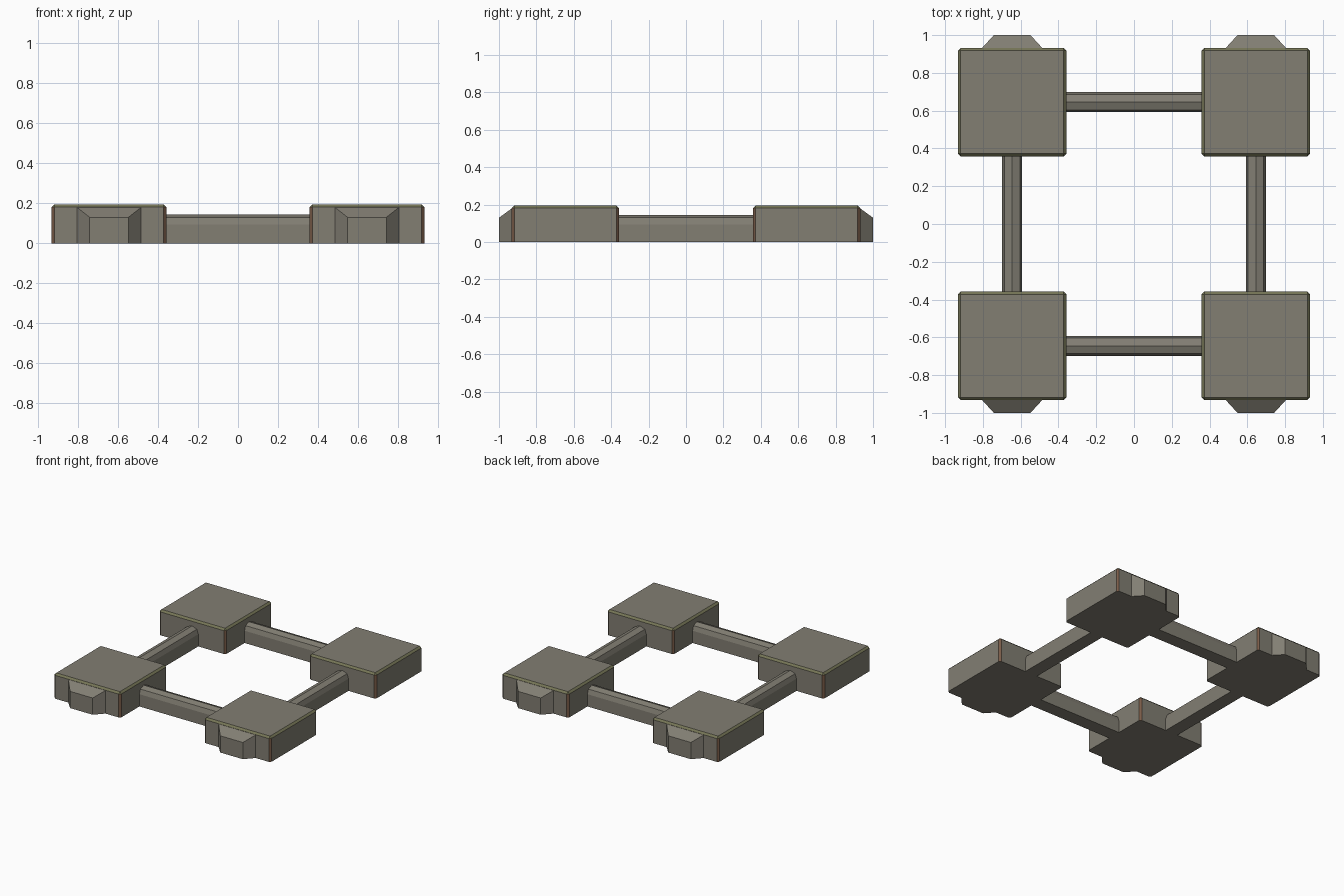
import bpy, bmesh, math
from mathutils import Matrix

if "Cube" in bpy.data.objects:
    bpy.data.objects.remove(bpy.data.objects["Cube"])

C = 0.645          # distance of block and bar centres from the middle
LO, HI = 0.358, 0.932


def material(name, rgb):
    m = bpy.data.materials.new(name)
    m.diffuse_color = (*rgb, 1)
    m.use_nodes = True
    m.node_tree.nodes["Principled BSDF"].inputs["Base Color"].default_value = m.diffuse_color
    return m


STONE = material("grey stone", (0.223, 0.209, 0.171))
OLIVE = material("olive edge", (0.18, 0.18, 0.095))
BROWN = material("brown edge", (0.19, 0.105, 0.065))


def finish(bm, name, mats):
    bmesh.ops.recalc_face_normals(bm, faces=bm.faces)
    me = bpy.data.meshes.new(name)
    bm.to_mesh(me)
    bm.free()
    for m in mats:
        me.materials.append(m)
    ob = bpy.data.objects.new(name, me)
    bpy.context.collection.objects.link(ob)
    return ob


def loft(bm, ring_a, ring_b):
    """Closed prism between two matching rings."""
    a = [bm.verts.new(p) for p in ring_a]
    b = [bm.verts.new(p) for p in ring_b]
    n = len(a)
    bm.faces.new(a)
    bm.faces.new(b[::-1])
    for i in range(n):
        j = (i + 1) % n
        bm.faces.new((a[i], b[i], b[j], a[j]))


def corner_block(name, sx, sy):
    bm = bmesh.new()
    mid, size, h = (LO + HI) / 2, HI - LO, 0.195
    bmesh.ops.create_cube(bm, size=1, matrix=Matrix.Translation((sx * mid, sy * mid, h / 2))
                          @ Matrix.Diagonal((size, size, h, 1)))
    # chamfer everything but the base edges
    edges = [e for e in bm.edges if max(v.co.z for v in e.verts) > 0.1]
    bmesh.ops.bevel(bm, geom=edges, offset=0.014, segments=1, affect='EDGES')
    bm.normal_update()
    for f in bm.faces:
        n = f.normal
        if 0.3 < n.z < 0.95:
            f.material_index = 1
        elif abs(n.x) > 0.3 and abs(n.y) > 0.3:
            f.material_index = 2
    finish(bm, name, (STONE, OLIVE, BROWN))


def buttress(name, sx, sy):
    # tapered foot on the front or back face
    def ring(half, y, h):
        return [(sx * C + x, sy * y, z) for x, z in
                ((-half, 0), (half, 0), (half, h), (-half, h))]
    bm = bmesh.new()
    loft(bm, ring(0.163, 0.928, 0.182), ring(0.097, 1.0, 0.13))
    finish(bm, name, (STONE,))


def bar(name, angle):
    # arched bar joining two blocks
    prof = [(-0.053, 0), (0.053, 0), (0.053, 0.095), (0.041, 0.13),
            (0, 0.145), (-0.041, 0.13), (-0.053, 0.095)]
    bm = bmesh.new()
    loft(bm, [(-0.37, y - C, z) for y, z in prof], [(0.37, y - C, z) for y, z in prof])
    bm.transform(Matrix.Rotation(angle, 4, 'Z'))
    finish(bm, name, (STONE,))


for sy, fb in ((-1, "front"), (1, "back")):
    for sx, lr in ((-1, "left"), (1, "right")):
        corner_block(f"{fb}_{lr}_block", sx, sy)
        buttress(f"{fb}_{lr}_buttress", sx, sy)

for i, side in enumerate(("front", "right", "back", "left")):
    bar(f"{side}_bar", i * math.pi / 2)
